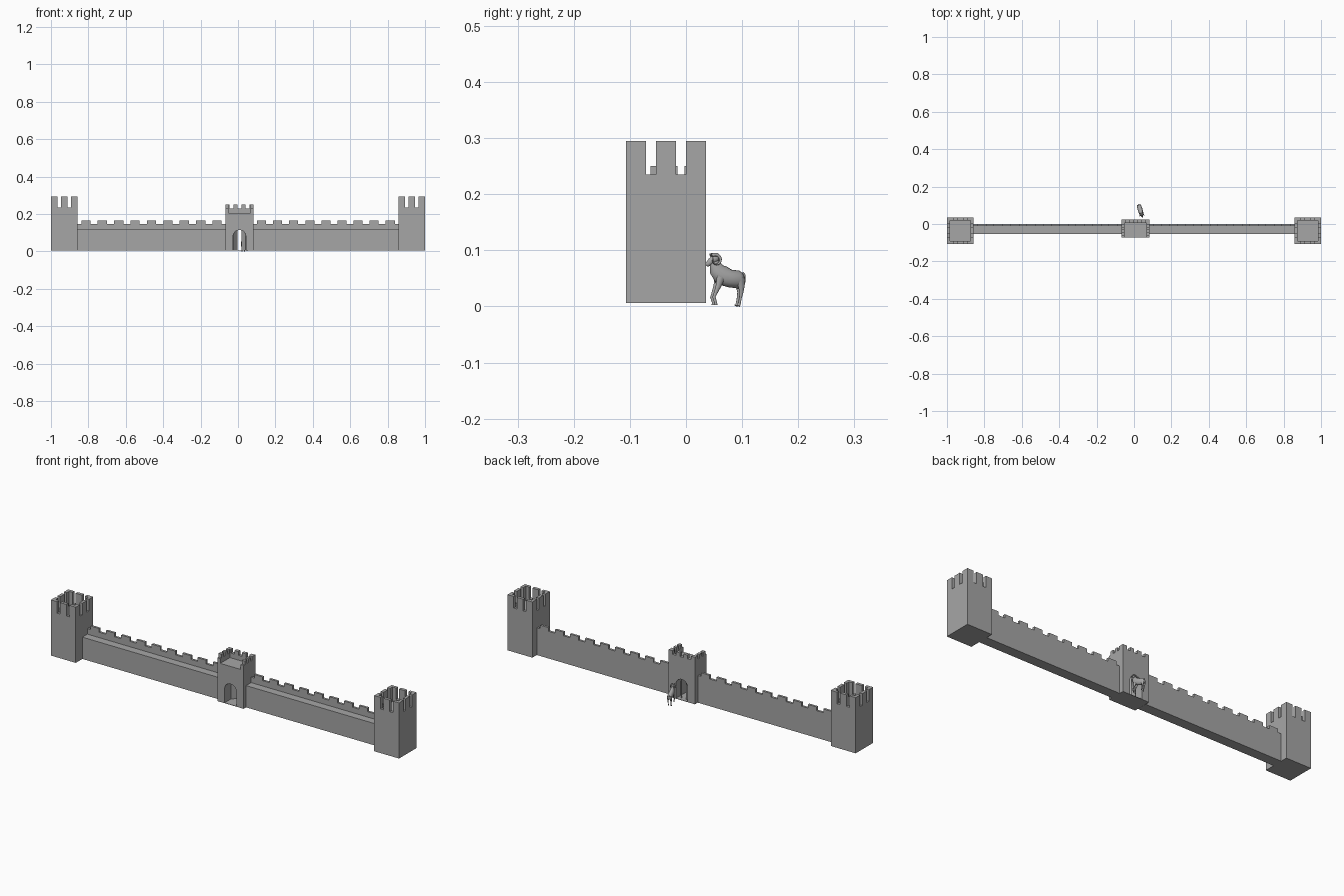
import bpy, bmesh, math
from mathutils import Vector, Matrix

if "Cube" in bpy.data.objects:
    bpy.data.objects.remove(bpy.data.objects["Cube"])

stone = bpy.data.materials.new("grey stone")
stone.diffuse_color = (0.38, 0.38, 0.38, 1)
stone.use_nodes = True
stone.node_tree.nodes["Principled BSDF"].inputs["Base Color"].default_value = stone.diffuse_color
Z0 = 0.006  # masonry underside (the ram's hooves reach z = 0)


def finish(name, bm):
    bmesh.ops.recalc_face_normals(bm, faces=bm.faces)
    me = bpy.data.meshes.new(name)
    bm.to_mesh(me)
    bm.free()
    me.materials.append(stone)
    ob = bpy.data.objects.new(name, me)
    bpy.context.collection.objects.link(ob)
    return ob


def box(bm, x0, x1, y0, y1, z0, z1):
    m = Matrix.Translation(((x0 + x1) / 2, (y0 + y1) / 2, (z0 + z1) / 2)) \
        @ Matrix.Diagonal((x1 - x0, y1 - y0, z1 - z0, 1))
    bmesh.ops.create_cube(bm, size=1, matrix=m)


def prism(bm, pts, y0, y1):
    """Extrude an xz outline along y."""
    f = bm.faces.new([bm.verts.new((x, y0, z)) for x, z in pts])
    r = bmesh.ops.extrude_face_region(bm, geom=[f])
    bmesh.ops.translate(bm, vec=(0, y1 - y0, 0),
                        verts=[v for v in r["geom"] if isinstance(v, bmesh.types.BMVert)])


# Corner towers with a battlemented ring around a sunken roof
def tower(name, x0, x1):
    bm = bmesh.new()
    y0, y1, t = -0.107, 0.036, 0.016
    floor, sill, top = 0.22, 0.235, 0.295
    box(bm, x0, x1, y0, y1, Z0, floor)
    spans = [(0, 0.25), (0.375, 0.625), (0.75, 1)]
    w, d = x1 - x0, y1 - y0
    for ya in (y0, y1 - t):
        box(bm, x0, x1, ya, ya + t, floor, sill)
        for a, b in spans:
            box(bm, x0 + a * w, x0 + b * w, ya, ya + t, sill, top)
    for xa in (x0, x1 - t):
        box(bm, xa, xa + t, y0 + t, y1 - t, floor, sill)
        for a, b in spans:
            box(bm, xa, xa + t, max(y0 + a * d, y0 + t), min(y0 + b * d, y1 - t), sill, top)
    finish(name, bm)


tower("left_tower", -1, -0.857)
tower("right_tower", 0.857, 1)


# Curtain walls with a walkway and a battlement on the back edge
def curtain(name, x0, x1, n=9):
    bm = bmesh.new()
    box(bm, x0, x1, -0.053, 0, Z0, 0.119)
    box(bm, x0, x1, -0.012, 0, 0.119, 0.147)
    p = (x1 - x0) / n
    for i in range(n):
        a = x0 + (i + 0.22) * p
        box(bm, a, a + 0.56 * p, -0.012, 0, 0.147, 0.166)
    finish(name, bm)


curtain("left_wall", -0.857, -0.068)
curtain("right_wall", 0.083, 0.857)

# Gatehouse with an arched passage
GX, GY0, GY1, HW, R = 0.008, -0.073, 0.023, 0.0755, 0.034
bm = bmesh.new()
arch = [(GX + R * math.cos(a), 0.081 + R * math.sin(a))
        for a in [math.pi * i / 16 for i in range(17)]]
prism(bm, [(GX - HW, Z0), (GX - HW, 0.206), (GX + HW, 0.206), (GX + HW, Z0), (GX + R, Z0)]
      + arch + [(GX - R, Z0)], GY0, GY1)
box(bm, GX - R, GX + R, GY0, GY1, Z0, Z0 + 0.002)  # passage floor
t = 0.017
for xa in (GX - HW, GX + HW - t):  # side parapets
    box(bm, xa, xa + t, GY0, GY1, 0.206, 0.231)
    for a, b in ((-0.063, -0.045), (-0.033, -0.015), (-0.003, GY1)):
        box(bm, xa, xa + t, a, b, 0.231, 0.25)
box(bm, GX - HW + t, GX + HW - t, GY1 - t, GY1, 0.206, 0.231)  # back parapet
for i in range(4):
    a = GX - HW + i * (2 * HW - 0.022) / 3
    box(bm, a, a + 0.022, GY1 - t, GY1, 0.231, 0.25)
finish("gatehouse", bm)

# Two gate leaves standing ajar in the passage
for side, name in ((-1, "left_gate_leaf"), (1, "right_gate_leaf")):
    bm = bmesh.new()
    pts = [(0, Z0)] + [(R * (1 - math.cos(a)), 0.081 + R * math.sin(a))
                       for a in [math.pi / 2 * i / 6 for i in range(7)]] + [(R, Z0)]
    prism(bm, pts, -0.002, 0.002)
    bmesh.ops.rotate(bm, verts=bm.verts, matrix=Matrix.Rotation(math.radians(50), 3, 'Z'))
    bmesh.ops.scale(bm, verts=bm.verts, vec=(-side, 1, 1))
    bmesh.ops.translate(bm, verts=bm.verts, vec=(GX + side * R, -0.02, 0))
    finish(name, bm)


# Ram: tubes lofted through (x, y, z, half width, half depth) sections
def loft(bm, secs, n=12):
    rings = []
    for i, (x, y, z, rx, rd) in enumerate(secs):
        a, b = secs[max(i - 1, 0)], secs[min(i + 1, len(secs) - 1)]
        d = Vector((0, b[1] - a[1], b[2] - a[2])).normalized()
        nrm = Vector((0, -d.z, d.y))
        rings.append([bm.verts.new(Vector((x + rx * math.cos(k), y, z)) + nrm * rd * math.sin(k))
                      for k in [2 * math.pi * j / n for j in range(n)]])
    for r, s in zip(rings, rings[1:]):
        for j in range(n):
            bm.faces.new((r[j], r[(j + 1) % n], s[(j + 1) % n], s[j]))
    bm.faces.new(rings[0])
    bm.faces.new(rings[-1])


def ram_part(name, parts):
    bm = bmesh.new()
    for secs in parts:
        loft(bm, secs)
    rot = Matrix.Translation((0.035, 0.07, 0)) @ Matrix.Rotation(0.29, 4, 'Z') \
        @ Matrix.Translation((0, -0.07, 0))
    bmesh.ops.transform(bm, matrix=rot, verts=bm.verts)
    ob = finish(name, bm)
    bpy.context.view_layer.objects.active = ob
    ob.select_set(True)
    bpy.ops.object.shade_smooth_by_angle(angle=math.radians(40))
    ob.select_set(False)


def both(secs):
    return [[(s * x, y, z, a, b) for x, y, z, a, b in secs] for s in (-1, 1)]


ram_part("ram_body", [[
    (0, 0.106, 0.050, 0.003, 0.005), (0, 0.103, 0.049, 0.009, 0.012),
    (0, 0.095, 0.048, 0.012, 0.016), (0, 0.078, 0.050, 0.013, 0.016),
    (0, 0.063, 0.056, 0.012, 0.018), (0, 0.054, 0.066, 0.009, 0.014),
    (0, 0.050, 0.078, 0.006, 0.009), (0, 0.048, 0.086, 0.004, 0.005)]])
ram_part("ram_head", [[
    (0, 0.056, 0.087, 0.004, 0.005), (0, 0.050, 0.085, 0.007, 0.008),
    (0, 0.043, 0.080, 0.005, 0.006), (0, 0.037, 0.075, 0.004, 0.0045),
    (0, 0.035, 0.073, 0.002, 0.003)]])
horn = []
for i in range(15):
    u = i / 14
    ang = math.radians(130 - 330 * u)
    rad = 0.010 - 0.003 * u
    w = 0.0035 * (1 - 0.8 * u)
    horn.append((0.005 + 0.008 * u, 0.050 + rad * math.cos(ang),
                 0.083 + rad * math.sin(ang), w, w))
ram_part("ram_horns", both(horn))
ram_part("ram_front_legs", both([
    (0.007, 0.060, 0.052, 0.005, 0.008), (0.007, 0.055, 0.036, 0.004, 0.005),
    (0.007, 0.049, 0.022, 0.0025, 0.003), (0.007, 0.047, 0.017, 0.0025, 0.003),
    (0.007, 0.050, 0.007, 0.002, 0.0025), (0.007, 0.050, 0.003, 0.003, 0.0035)]))
ram_part("ram_hind_legs", both([
    (0.007, 0.095, 0.050, 0.005, 0.010), (0.007, 0.098, 0.036, 0.004, 0.006),
    (0.007, 0.098, 0.025, 0.0025, 0.0035), (0.007, 0.096, 0.015, 0.002, 0.0025),
    (0.007, 0.094, 0.005, 0.002, 0.0025), (0.007, 0.092, 0.001, 0.003, 0.0035)]))
ram_part("ram_tail", [[(0, 0.102, 0.060, 0.002, 0.002), (0, 0.106, 0.056, 0.002, 0.002),
                       (0, 0.106, 0.047, 0.001, 0.001)]])
